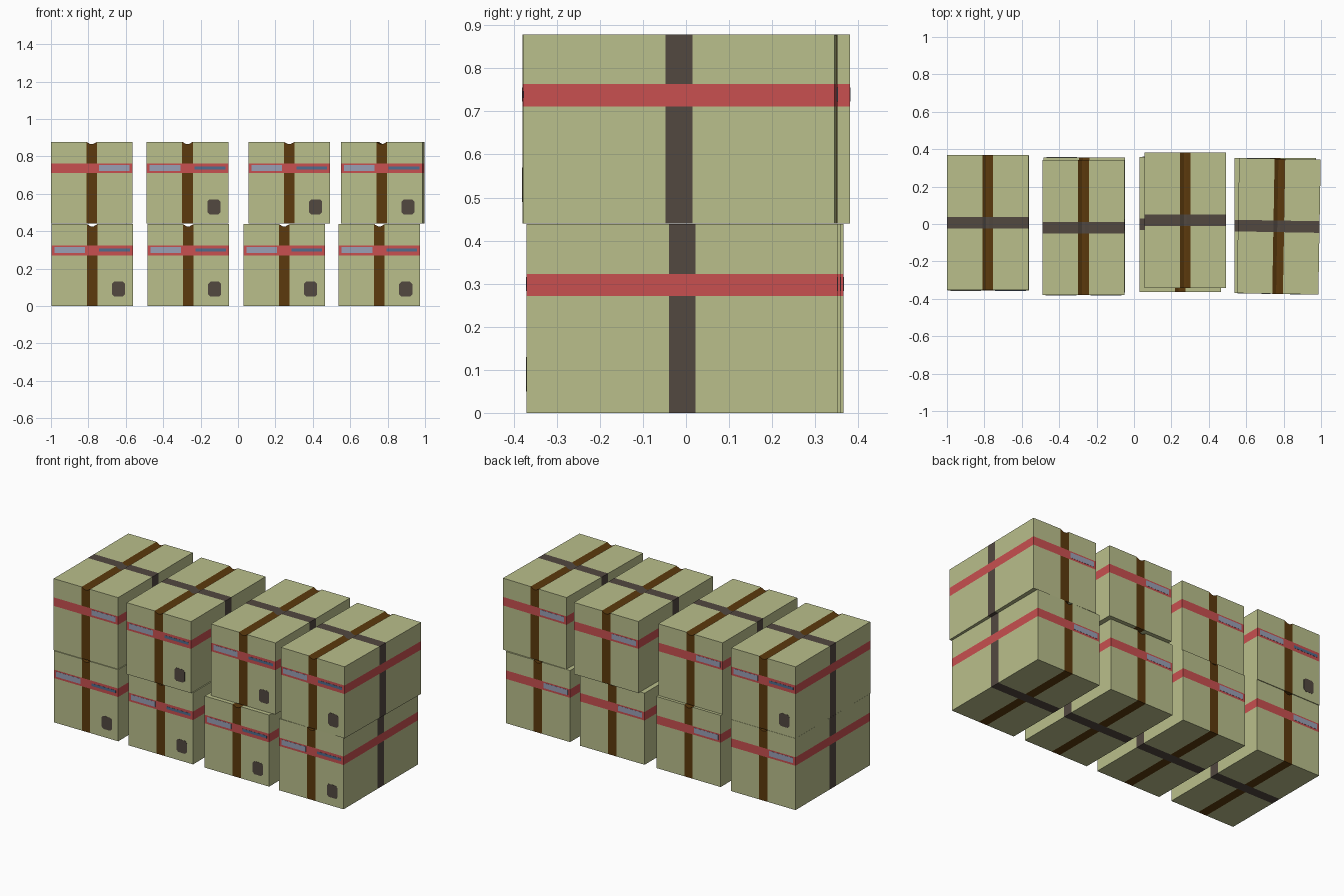
import bpy, bmesh, math
from mathutils import Vector, Matrix

if "Cube" in bpy.data.objects:
    bpy.data.objects.remove(bpy.data.objects["Cube"])

W, D, H = 0.436, 0.722, 0.438        # box size
TAPE, STRAP = 0.0285, 0.031          # half widths of tape and strap
RED_LOW, RED_HIGH = 0.271, 0.323


def material(name, rgb):
    m = bpy.data.materials.new(name)
    m.diffuse_color = (*rgb, 1)
    m.use_nodes = True
    m.node_tree.nodes["Principled BSDF"].inputs["Base Color"].default_value = m.diffuse_color
    return m


card = material("card", (0.49, 0.52, 0.26))
brown = material("brown_tape", (0.107, 0.042, 0.004))
dark = material("dark_strap", (0.084, 0.065, 0.051))
red = material("red_band", (0.58, 0.08, 0.08))
grey = material("grey_label", (0.32, 0.35, 0.46))
blue = material("blue_stripe", (0.08, 0.15, 0.27))


def make_object(name, bm, mats, matrix):
    me = bpy.data.meshes.new(name)
    bm.to_mesh(me)
    bm.free()
    for m in mats:
        me.materials.append(m)
    ob = bpy.data.objects.new(name, me)
    ob.matrix_world = matrix
    bpy.context.collection.objects.link(ob)
    return ob


# box body: grooved profile pushed along y, cut along the bands, coloured by rule
def box_body(name, matrix):
    w = W / 2
    profile = [(-w, 0), (w, 0), (w, H), (TAPE, H), (0.008, H - 0.012),
               (-0.008, H - 0.012), (-TAPE, H), (-w, H)]
    bm = bmesh.new()
    face = bm.faces.new([bm.verts.new((x, -D / 2, z)) for x, z in profile])
    ext = bmesh.ops.extrude_face_region(bm, geom=[face])["geom"]
    bmesh.ops.translate(bm, vec=(0, D, 0),
                        verts=[v for v in ext if isinstance(v, bmesh.types.BMVert)])
    cuts = [((s * TAPE, 0, 0), (1, 0, 0)) for s in (-1, 1)]
    cuts += [((0, s * STRAP, 0), (0, 1, 0)) for s in (-1, 1)]
    cuts += [((0, 0, z), (0, 0, 1)) for z in (RED_LOW, RED_HIGH)]
    for co, no in cuts:
        bmesh.ops.bisect_plane(bm, geom=bm.verts[:] + bm.edges[:] + bm.faces[:],
                               plane_co=co, plane_no=no, dist=1e-5)
    bmesh.ops.recalc_face_normals(bm, faces=bm.faces)
    for f in bm.faces:
        c = f.calc_center_median()
        side = abs(f.normal.z) < 0.3
        if side and RED_LOW < c.z < RED_HIGH:
            f.material_index = 3
        elif abs(c.y) < STRAP:
            f.material_index = 2
        elif abs(c.x) < TAPE:
            f.material_index = 1
    make_object(name, bm, [card, brown, dark, red], matrix)


# thin plate on the front or back face, with optional clipped corners
def plate(name, x0, x1, z0, z1, side, mat, matrix, c=0.0):
    if c:
        pts = [(x0 + c, z0), (x1 - c, z0), (x1, z0 + c), (x1, z1 - c),
               (x1 - c, z1), (x0 + c, z1), (x0, z1 - c), (x0, z0 + c)]
    else:
        pts = [(x0, z0), (x1, z0), (x1, z1), (x0, z1)]
    y = side * (D / 2 - 0.001)
    bm = bmesh.new()
    face = bm.faces.new([bm.verts.new((px, y, pz)) for px, pz in pts])
    ext = bmesh.ops.extrude_face_region(bm, geom=[face])["geom"]
    bmesh.ops.translate(bm, vec=(0, side * 0.002, 0),
                        verts=[v for v in ext if isinstance(v, bmesh.types.BMVert)])
    bmesh.ops.recalc_face_normals(bm, faces=bm.faces)
    make_object(name, bm, [mat], matrix)


# x, y, z, turn in degrees
boxes = [
    (-0.780, 0.005, 0, 0), (-0.266, -0.005, 0, 0),
    (0.247, -0.002, 0, 0), (0.756, -0.009, 0, 0),
    (-0.782, 0.007, 0.44, 180), (-0.270, -0.019, 0.44, 0),
    (0.274, 0.020, 0.44, 0), (0.774, -0.0125, 0.44, -1),
]
for i, (x, y, z, turn) in enumerate(boxes, 1):
    m = Matrix.Translation(Vector((x, y, z))) @ Matrix.Rotation(math.radians(turn), 4, 'Z')
    box_body(f"box_{i}", m)
    plate(f"front_label_{i}", -0.202, -0.038, 0.283, 0.315, -1, grey, m)
    plate(f"back_label_{i}", -0.202, -0.038, 0.283, 0.315, 1, grey, m)
    plate(f"front_stripe_{i}", 0.038, 0.202, 0.291, 0.307, -1, blue, m)
    plate(f"front_patch_{i}", 0.106, 0.176, 0.05, 0.13, -1, dark, m, 0.012)
